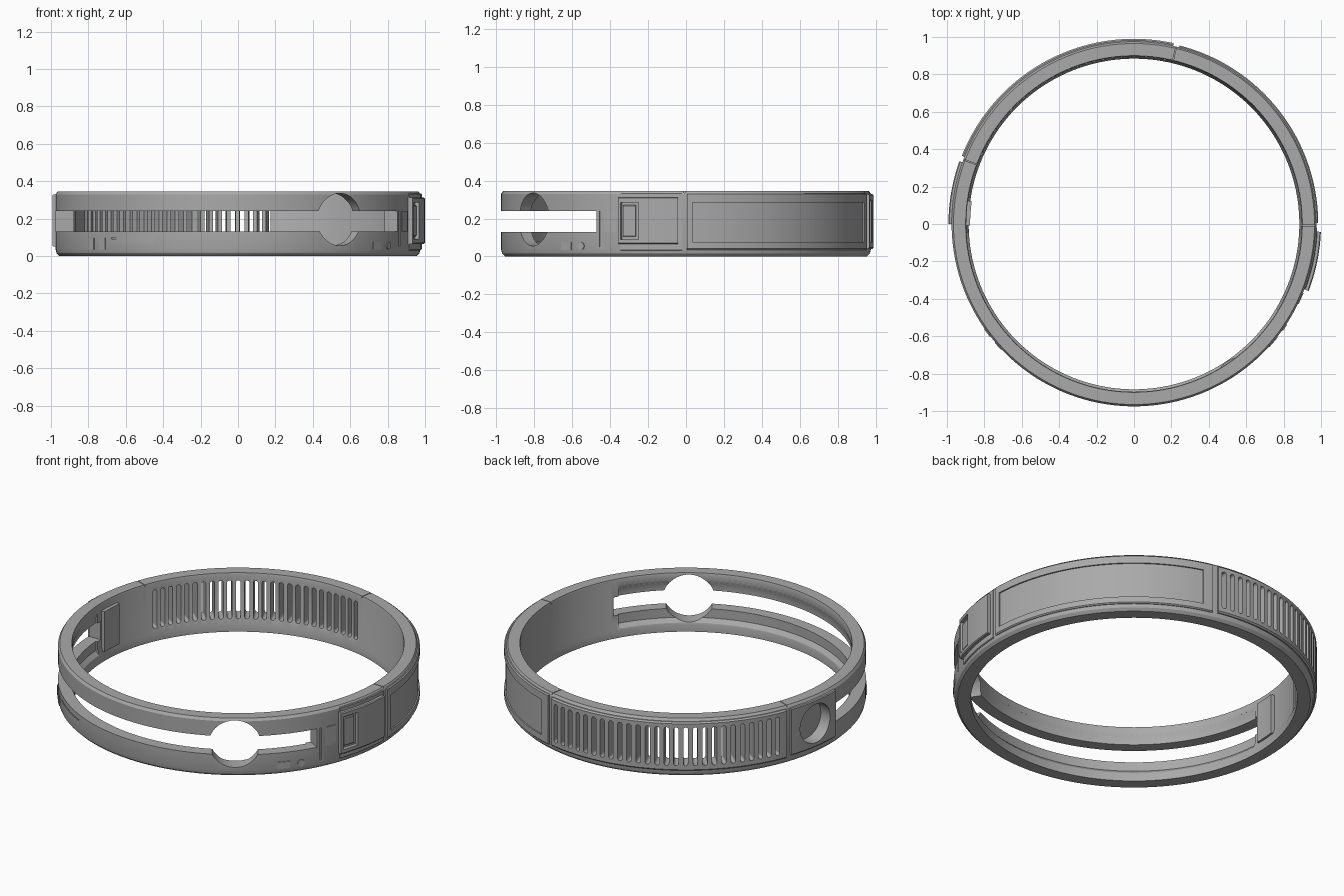
import bpy, bmesh, math
from mathutils import Matrix, Vector

if "Cube" in bpy.data.objects:
    bpy.data.objects.remove(bpy.data.objects["Cube"])

GREY = (0.40, 0.40, 0.40, 1)
mat = bpy.data.materials.new("mid grey")
mat.use_nodes = True
mat.diffuse_color = GREY
mat.node_tree.nodes["Principled BSDF"].inputs["Base Color"].default_value = GREY
parts = []


def add_object(name, bm, visible=True):
    bmesh.ops.recalc_face_normals(bm, faces=bm.faces)
    me = bpy.data.meshes.new(name)
    bm.to_mesh(me)
    bm.free()
    ob = bpy.data.objects.new(name, me)
    bpy.context.collection.objects.link(ob)
    if visible:
        me.materials.append(mat)
        parts.append(ob)
    else:
        ob.hide_render = True
    return ob


def sweep(bm, profile, a0, a1):
    """Sweep a closed (radius, height) profile around z between two angles."""
    full = a1 - a0 >= 360
    n = max(1, round((a1 - a0) / 2))
    rings = []
    for i in range(n if full else n + 1):
        a = math.radians(a0 + (a1 - a0) * i / n)
        rings.append([bm.verts.new((r * math.cos(a), r * math.sin(a), z)) for r, z in profile])
    pairs = list(zip(rings, rings[1:] + rings[:1])) if full else list(zip(rings, rings[1:]))
    k = len(profile)
    for p, q in pairs:
        for j in range(k):
            bm.faces.new((p[j], p[(j + 1) % k], q[(j + 1) % k], q[j]))
    if not full:
        bm.faces.new(rings[0])
        bm.faces.new(rings[-1])


def box(r0, r1, z0, z1, c=0):
    """Rectangular profile, outer corners chamfered by c."""
    if c:
        return [(r0, z0), (r1 - c, z0), (r1, z0 + c), (r1, z1 - c), (r1 - c, z1), (r0, z1)]
    return [(r0, z0), (r1, z0), (r1, z1), (r0, z1)]


def sector(name, profile, a0, a1, visible=True):
    bm = bmesh.new()
    sweep(bm, profile, a0, a1)
    return add_object(name, bm, visible)


def prism(bm, outline, angle, r0, r1):
    """Extrude a (tangent, height) outline outwards along a radius."""
    rot = Matrix.Rotation(math.radians(angle), 3, 'Z')
    a = [bm.verts.new(rot @ Vector((r0, t, z))) for t, z in outline]
    b = [bm.verts.new(rot @ Vector((r1, t, z))) for t, z in outline]
    n = len(outline)
    for i in range(n):
        bm.faces.new((a[i], a[(i + 1) % n], b[(i + 1) % n], b[i]))
    bm.faces.new(a)
    bm.faces.new(b)


def capsule(radius, z0, z1, n=12):
    """Upright stadium outline; a circle when z0 equals z1."""
    pts = []
    for i in range(n):
        t = 2 * math.pi * (i + 0.5) / n
        pts.append((radius * math.cos(t), (z1 if math.sin(t) > 0 else z0) + radius * math.sin(t)))
    return pts


def radial_cutter(name, outline, angles, r0, r1):
    bm = bmesh.new()
    for a in angles:
        prism(bm, outline, a, r0, r1)
    return add_object(name, bm, False)


def cut(target, *cutters):
    for c in cutters:
        m = target.modifiers.new(c.name, 'BOOLEAN')
        m.operation, m.solver, m.object = 'DIFFERENCE', 'EXACT', c
    bpy.context.view_layer.update()
    me = bpy.data.meshes.new_from_object(target.evaluated_get(bpy.context.evaluated_depsgraph_get()))
    target.modifiers.clear()
    target.data = me


# Main ring, with a foot lip on the inside
ring = sector("ring_body", [(0.955, 0), (0.97, 0.015), (0.975, 0.035), (0.975, 0.33), (0.965, 0.345),
                            (0.9, 0.345), (0.897, 0.335), (0.897, 0.085), (0.884, 0.045), (0.884, 0)], 0, 360)

# Raised outer panels
side_panel = sector("side_panel", box(0.94, 0.985, 0.035, 0.334, 0.006), 0.3, 75.7)
vent_panel = sector("vent_panel", box(0.94, 0.99, 0.04, 0.33, 0.008), 77.6, 158.4)
socket_panel = sector("socket_panel", box(0.94, 0.992, 0.05, 0.33, 0.005), 160.2, 180)
control_pod = sector("control_pod", box(0.94, 1.0, 0.065, 0.312, 0.005), -21, -2.4)
pod_base = sector("pod_base", box(0.94, 0.98, 0.03, 0.335, 0.004), -20.6, -1.2)
sector("socket_inner_pad", box(0.876, 0.91, 0.06, 0.3), 172, 180.5)

# Cutters
slit = sector("slit_cutter", box(0.8, 1.1, 0.13, 0.24), 181, 331, False)
channel = sector("channel_cutter", [(0.86, 0.05), (0.884, 0.05), (0.908, 0.075), (0.908, 0.27),
                                    (0.897, 0.30), (0.86, 0.30)], 183, 329, False)
porthole = radial_cutter("porthole_cutter", capsule(0.14, 0.195, 0.195, 48), [-56], 0.7, 1.1)
slots = radial_cutter("slot_cutter", capsule(0.0135, 0.085, 0.287), [79.6 + 3.02 * i for i in range(26)], 0.8, 1.1)
socket = radial_cutter("socket_cutter", capsule(0.115, 0.19, 0.19, 40), [170.2], 0.915, 1.1)
seams = radial_cutter("seam_cutter", [(-0.002, 0.335), (0.002, 0.335), (0.002, 0.4), (-0.002, 0.4)],
                      [-0.5, 76.6, 159.3], 0.85, 1.1)
window = sector("window_cutter", box(0.977, 1.1, 0.075, 0.285), 2, 72.5, False)
pod_recess = sector("pod_recess_cutter", box(0.978, 1.1, 0.09, 0.285), -20.2, -14.5, False)
groove = sector("groove_cutter", box(0.968, 1.1, 0.05, 0.24), -27.9, -27.4, False)
line = sector("line_cutter", box(0.969, 1.1, 0.092, 0.098), 226, 243, False)

cut(ring, channel, slit, porthole, slots, socket, seams, groove, line)
cut(vent_panel, slots)
cut(socket_panel, socket)
cut(side_panel, window)
cut(control_pod, pod_recess)
cut(pod_base, pod_recess)
for c in (slit, channel, porthole, slots, socket, seams, window, pod_recess, groove, line):
    bpy.data.objects.remove(c)

# Small raised details on the outer wall
sector("pod_button", box(0.97, 0.99, 0.105, 0.27, 0.004), -19.6, -15.6)
sector("slit_end_plate", box(0.97, 0.979, 0.13, 0.24), -26, -22.2)
sector("port_plate", box(0.97, 0.979, 0.035, 0.075), -42.3, -38.3)
for i, a in enumerate((215, 220.5)):
    sector("tab_%d" % (i + 1), box(0.97, 0.979, 0.035, 0.095), a, a + 3)
bm = bmesh.new()
prism(bm, capsule(0.02, 0.055, 0.055, 20), -34.5, 0.96, 0.98)
add_object("round_button", bm)

# Smooth curved walls, keep edges crisp
bpy.ops.object.select_all(action='DESELECT')
for ob in parts:
    ob.select_set(True)
bpy.context.view_layer.objects.active = ring
bpy.ops.object.shade_smooth_by_angle(angle=math.radians(25))
